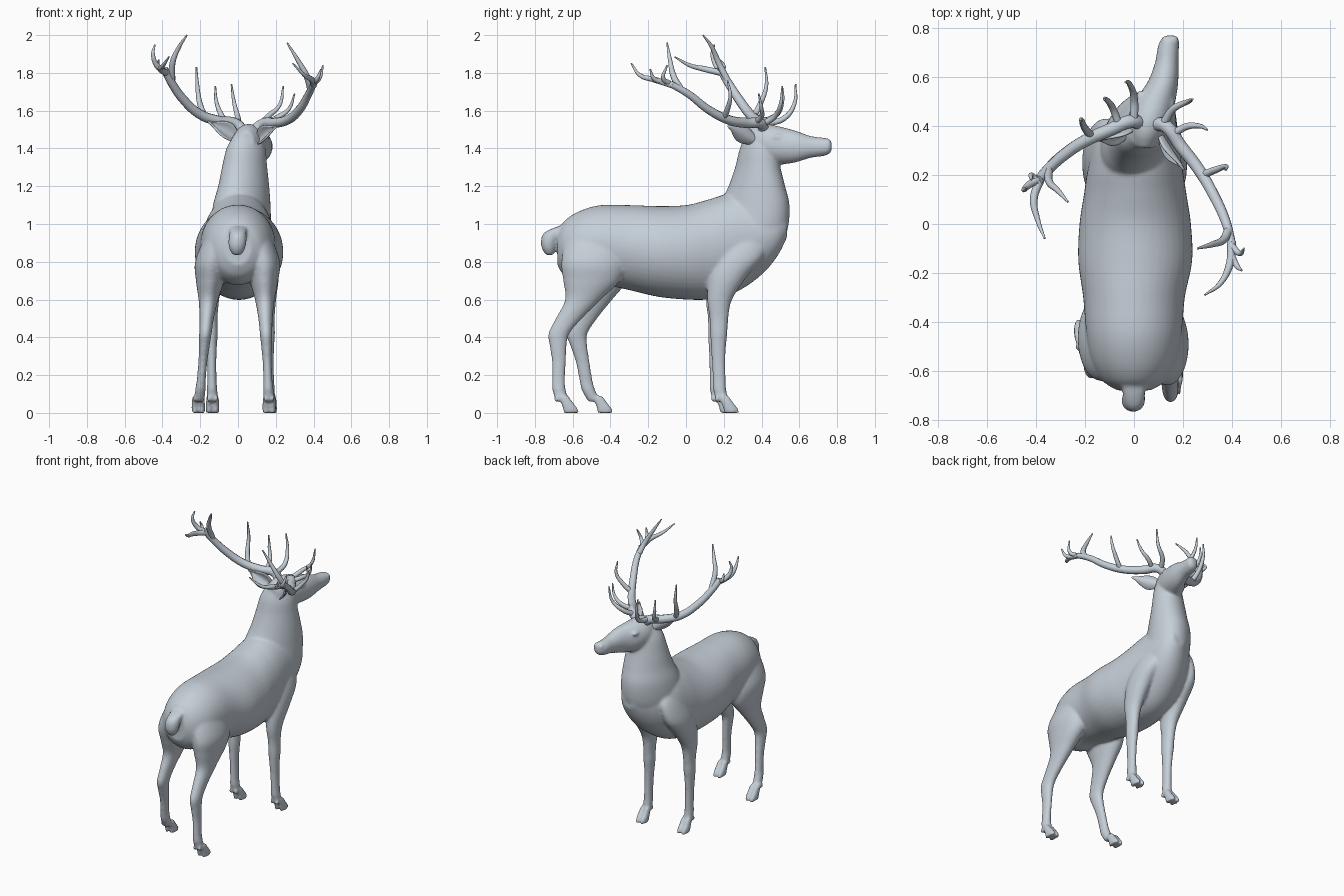
import bpy, bmesh, math
from mathutils import Vector

cube = bpy.data.objects.get("Cube")
if cube:
    bpy.data.objects.remove(cube)

stone = bpy.data.materials.new("pale_blue_grey")
stone.use_nodes = True
colour = (0.56, 0.62, 0.68, 1)
stone.diffuse_color = colour
stone.node_tree.nodes["Principled BSDF"].inputs["Base Color"].default_value = colour


def add_object(name, mesh):
    """Link a mesh as a smooth object with the shared material."""
    obj = bpy.data.objects.new(name, mesh)
    bpy.context.collection.objects.link(obj)
    mesh.materials.clear()
    mesh.materials.append(stone)
    for poly in mesh.polygons:
        poly.use_smooth = True
        poly.material_index = 0
    return obj


def spline_rows(rows, steps=8):
    """Catmull-Rom interpolation through rows of numbers."""
    padded = [rows[0]] + list(rows) + [rows[-1]]
    result = []
    for a, b, c, d in zip(padded, padded[1:], padded[2:], padded[3:]):
        for i in range(steps):
            t = i / steps
            result.append([q + t * (r - p) / 2
                           + t * t * (2 * p - 5 * q + 4 * r - s) / 2
                           + t ** 3 * (3 * q - p - 3 * r + s) / 2
                           for p, q, r, s in zip(a, b, c, d)])
    return result + [list(rows[-1])]


def loft(bm, rows, level, skew=0, sides=44):
    """Skin ellipses (x, y, z, half width, half depth); level ones lie flat."""
    rings = []
    for x, y, z, wide, deep in spline_rows(rows):
        ring = []
        for k in range(sides):
            angle = math.tau * k / sides
            u, v = wide * math.cos(angle), deep * math.sin(angle)
            u += skew * v
            ring.append(bm.verts.new((x + u, y + v, z) if level else (x + u, y, z + v)))
        rings.append(ring)
    for low, high in zip(rings, rings[1:]):
        for k in range(sides):
            n = (k + 1) % sides
            bm.faces.new((low[k], low[n], high[n], high[k]))
    bm.faces.new(rings[0][::-1])
    bm.faces.new(rings[-1])


def ball(bm, centre, size):
    made = bmesh.ops.create_uvsphere(bm, u_segments=20, v_segments=12, radius=1)
    for v in made["verts"]:
        v.co = Vector(c + s * p for c, s, p in zip(centre, size, v.co))


body = bmesh.new()

# Trunk: x, y, top, bottom, half width
trunk = [(0, -.68, .96, .78, .07), (0, -.64, 1.02, .72, .13), (0, -.56, 1.07, .68, .175),
         (0, -.45, 1.1, .68, .195), (0, -.3, 1.1, .65, .208), (.005, -.15, 1.095, .615, .233),
         (.005, 0, 1.1, .6, .228), (.005, .12, 1.13, .6, .21), (.005, .22, 1.16, .62, .195),
         (.01, .32, 1.17, .67, .175), (.035, .42, 1.14, .75, .14), (.06, .49, 1.1, .84, .095),
         (.075, .535, 1.04, .93, .045)]
loft(body, [(x, y, (t + b) / 2, w, (t - b) / 2) for x, y, t, b, w in trunk], False)

# Neck: x, z, back, throat, half width
neck = [(.015, .88, .16, .5, .13), (.015, .98, .14, .54, .15), (.02, 1.1, .18, .548, .145),
        (.03, 1.2, .225, .525, .13), (.035, 1.3, .26, .5, .116),
        (.042, 1.4, .285, .48, .1), (.05, 1.48, .32, .46, .065)]
loft(body, [(x, (b + f) / 2, z, w, (f - b) / 2) for x, z, b, f, w in neck], True, skew=.25)

# Turned head
loft(body, [(.045, .31, 1.43, .04, .06), (.05, .36, 1.43, .07, .09),
            (.06, .42, 1.425, .087, .105), (.085, .5, 1.415, .084, .1),
            (.118, .58, 1.41, .063, .084), (.134, .66, 1.408, .048, .058),
            (.14, .72, 1.408, .044, .05), (.147, .755, 1.41, .037, .042),
            (.15, .772, 1.41, .018, .022)], False)

# Brows, nostrils
for side in (-1, 1):
    ball(body, (.088 + side * .064, .505 - side * .015, 1.462), (.016, .03, .014))
    ball(body, (.147 + side * .02, .752, 1.432), (.016, .02, .016))

# Tail
loft(body, [(0, -.58, 1.0, .045, .045), (0, -.65, .98, .045, .05), (0, -.7, .95, .045, .055),
            (-.003, -.722, .91, .048, .046), (-.005, -.725, .87, .042, .038),
            (-.005, -.722, .835, .022, .02)], True)


def leg(side, shape, x, splay, lean):
    """One leg and its cloven hoof; shape rows are z, y, half width, half depth."""
    def place(z, y):
        drop = max(0, 1 - z / .9)
        tuck = .25 * max(0, z - .8)
        return side * (x + splay * drop - tuck), y + lean * drop
    loft(body, [(*place(z, y), z, w, d) for z, y, w, d in shape], True)
    foot_x, foot_y = place(0, shape[-1][1])
    for toe in (-1, 1):
        tx = foot_x + toe * .018
        loft(body, [(tx, foot_y + .048, 0, .017, .042), (tx, foot_y + .042, .025, .018, .04),
                    (tx, foot_y + .025, .055, .017, .033), (tx, foot_y + .008, .09, .014, .026)],
             True)
        ball(body, (foot_x + toe * .02, foot_y - .03, .075), (.01, .014, .018))


# Hind and front legs
hind = [(1.02, -.46, .05, .08), (.92, -.48, .08, .15), (.8, -.49, .088, .17),
        (.7, -.5, .075, .15), (.6, -.545, .052, .095), (.5, -.62, .038, .07),
        (.42, -.673, .033, .056), (.36, -.677, .029, .046), (.27, -.673, .024, .037),
        (.17, -.675, .024, .035), (.12, -.672, .028, .036), (.06, -.655, .025, .032)]
front = [(1.04, .31, .03, .07), (.95, .31, .056, .12), (.83, .28, .066, .13),
         (.72, .22, .062, .1), (.6, .175, .045, .066), (.5, .17, .035, .05),
         (.42, .168, .035, .046), (.36, .166, .03, .041), (.27, .166, .025, .036),
         (.17, .168, .025, .035), (.12, .17, .028, .035), (.06, .183, .025, .031)]
leg(1, hind, .13, .035, 0)
leg(-1, hind, .13, .08, .18)
leg(1, front, .15, .02, .01)
leg(-1, front, .15, -.015, -.01)

body_mesh = bpy.data.meshes.new("stag_body")
bmesh.ops.recalc_face_normals(body, faces=body.faces)
body.to_mesh(body_mesh)
body.free()
stag = add_object("stag_body", body_mesh)
fuse = stag.modifiers.new("fuse", 'REMESH')
fuse.mode = 'VOXEL'
fuse.voxel_size = .0085
fuse.use_smooth_shade = True
soften = stag.modifiers.new("soften", 'SMOOTH')
soften.factor = .5
soften.iterations = 9


def ear(name, base, tip, across, width):
    """Cupped leaf-shaped ear."""
    base, tip = Vector(base), Vector(tip)
    along = tip - base
    across = Vector(across)
    across = (across - across.project(along)).normalized()
    back = along.cross(across).normalized()
    bm = bmesh.new()
    grid = []
    for i in range(13):
        u = i / 12
        w = width * (.3 + .7 * math.sin(math.pi * min(1, u * 1.1 + .05))) * (1 - u ** 4) + .002
        grid.append([bm.verts.new(base + along * u + across * w * v / 4
                                  + back * w * .7 * (v / 4) ** 2) for v in range(-4, 5)])
    for low, high in zip(grid, grid[1:]):
        for k in range(8):
            bm.faces.new((low[k], low[k + 1], high[k + 1], high[k]))
    mesh = bpy.data.meshes.new(name)
    bm.to_mesh(mesh)
    bm.free()
    obj = add_object(name, mesh)
    thick = obj.modifiers.new("thickness", 'SOLIDIFY')
    thick.thickness = .012
    thick.offset = 0
    obj.modifiers.new("round", 'SUBSURF').levels = 1


ear("left_ear", (.11, .37, 1.44), (.205, .22, 1.52), (0, .3, 1), .045)
ear("right_ear", (-.01, .39, 1.45), (-.16, .34, 1.545), (0, -.3, -1), .048)


def antler(name, branches):
    """Tapered tubes; each branch is (start radius, end radius, points)."""
    curve = bpy.data.curves.new(name, 'CURVE')
    curve.dimensions = '3D'
    curve.bevel_depth = 1
    curve.bevel_resolution = 3
    curve.resolution_u = 8
    curve.use_fill_caps = True
    for start, end, points in branches:
        spline = curve.splines.new('BEZIER')
        spline.bezier_points.add(len(points) - 1)
        for i, (knot, co) in enumerate(zip(spline.bezier_points, points)):
            knot.co = co
            knot.handle_left_type = knot.handle_right_type = 'AUTO'
            t = i / (len(points) - 1)
            knot.radius = start + (end - start) * t ** 1.7
    helper = bpy.data.objects.new(name + "_path", curve)
    bpy.context.collection.objects.link(helper)
    graph = bpy.context.evaluated_depsgraph_get()
    mesh = bpy.data.meshes.new_from_object(helper.evaluated_get(graph))
    bpy.data.objects.remove(helper)
    add_object(name, mesh)


# Antlers: main beam first, then tines from brow to crown
antler("right_antler", [
    (.029, .02, [(.03, .41, 1.49), (-.01, .42, 1.53), (-.1, .385, 1.545), (-.2, .34, 1.58),
                 (-.29, .28, 1.66), (-.35, .225, 1.745), (-.39, .18, 1.82)]),
    (.018, .004, [(-.35, .22, 1.76), (-.345, .17, 1.86), (-.31, .135, 1.94), (-.27, .09, 2)]),
    (.018, .004, [(-.38, .19, 1.8), (-.41, .1, 1.82), (-.395, .02, 1.84), (-.365, -.06, 1.885)]),
    (.017, .004, [(-.38, .19, 1.8), (-.43, .16, 1.84), (-.45, .14, 1.9), (-.44, .15, 1.95)]),
    (.014, .004, [(-.39, .17, 1.81), (-.42, .2, 1.83), (-.42, .18, 1.87)]),
    (.017, .004, [(0, .42, 1.53), (0, .52, 1.56), (-.02, .575, 1.64), (-.035, .58, 1.74)]),
    (.016, .004, [(-.06, .4, 1.54), (-.09, .48, 1.58), (-.115, .51, 1.65), (-.12, .51, 1.73)]),
    (.017, .004, [(-.17, .355, 1.56), (-.2, .39, 1.63), (-.215, .425, 1.73), (-.22, .42, 1.83)]),
])
antler("left_antler", [
    (.029, .017, [(.08, .41, 1.49), (.13, .4, 1.53), (.19, .32, 1.535), (.26, .23, 1.55),
                  (.325, .12, 1.605), (.375, .01, 1.69), (.4, -.08, 1.74)]),
    (.018, .004, [(.4, -.07, 1.735), (.39, -.17, 1.765), (.355, -.24, 1.785), (.29, -.29, 1.85)]),
    (.019, .004, [(.385, -.03, 1.715), (.365, -.065, 1.78), (.315, -.085, 1.87), (.26, -.1, 1.96)]),
    (.015, .004, [(.4, -.09, 1.745), (.43, -.12, 1.77), (.45, -.1, 1.84)]),
    (.015, .004, [(.395, -.12, 1.75), (.42, -.17, 1.77), (.44, -.19, 1.82)]),
    (.017, .004, [(.12, .41, 1.53), (.16, .47, 1.57), (.22, .5, 1.63), (.24, .51, 1.73)]),
    (.016, .004, [(.16, .37, 1.54), (.22, .4, 1.57), (.27, .4, 1.61), (.3, .385, 1.69)]),
    (.016, .004, [(.28, .2, 1.56), (.33, .22, 1.61), (.375, .235, 1.68), (.375, .22, 1.76)]),
])
